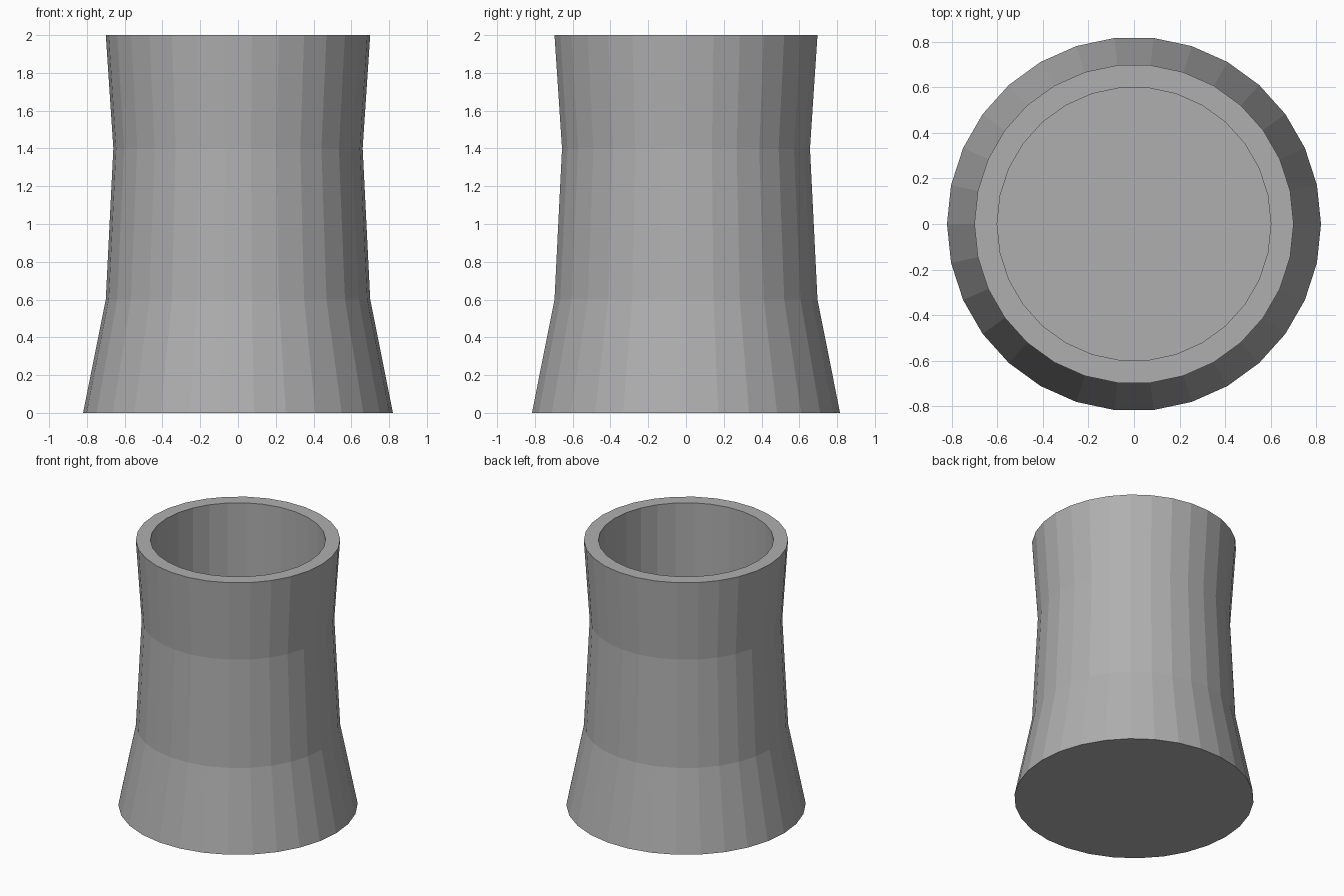
import bpy
import bmesh
from math import cos, sin, tau

if "Cube" in bpy.data.objects:
    bpy.data.objects.remove(bpy.data.objects["Cube"])

SIDES = 30


def lathe(name, profile, material):
    """Revolve (radius, z) rings around z and cap both ends."""
    bm = bmesh.new()
    rings = [[bm.verts.new((r * cos(tau * i / SIDES), r * sin(tau * i / SIDES), z))
              for i in range(SIDES)] for r, z in profile]
    for a, b in zip(rings, rings[1:]):
        for i in range(SIDES):
            j = (i + 1) % SIDES
            bm.faces.new((a[i], a[j], b[j], b[i]))
    bm.faces.new(rings[0][::-1])
    bm.faces.new(rings[-1])
    bmesh.ops.recalc_face_normals(bm, faces=bm.faces)
    mesh = bpy.data.meshes.new(name)
    bm.to_mesh(mesh)
    bm.free()
    mesh.materials.append(material)
    obj = bpy.data.objects.new(name, mesh)
    bpy.context.collection.objects.link(obj)
    return obj


# Dark grey surface
grey = bpy.data.materials.new("dark_grey")
grey.diffuse_color = (0.43, 0.43, 0.43, 1.0)
grey.use_nodes = True
grey.node_tree.nodes["Principled BSDF"].inputs["Base Color"].default_value = grey.diffuse_color

# Flared outer wall, flat rim, straight inner wall and closed inner floor
lathe("flared_vessel", [
    (0.82, 0.0), (0.70, 0.6), (0.66, 1.4), (0.70, 2.0),
    (0.60, 2.0), (0.60, 0.1),
], grey)
